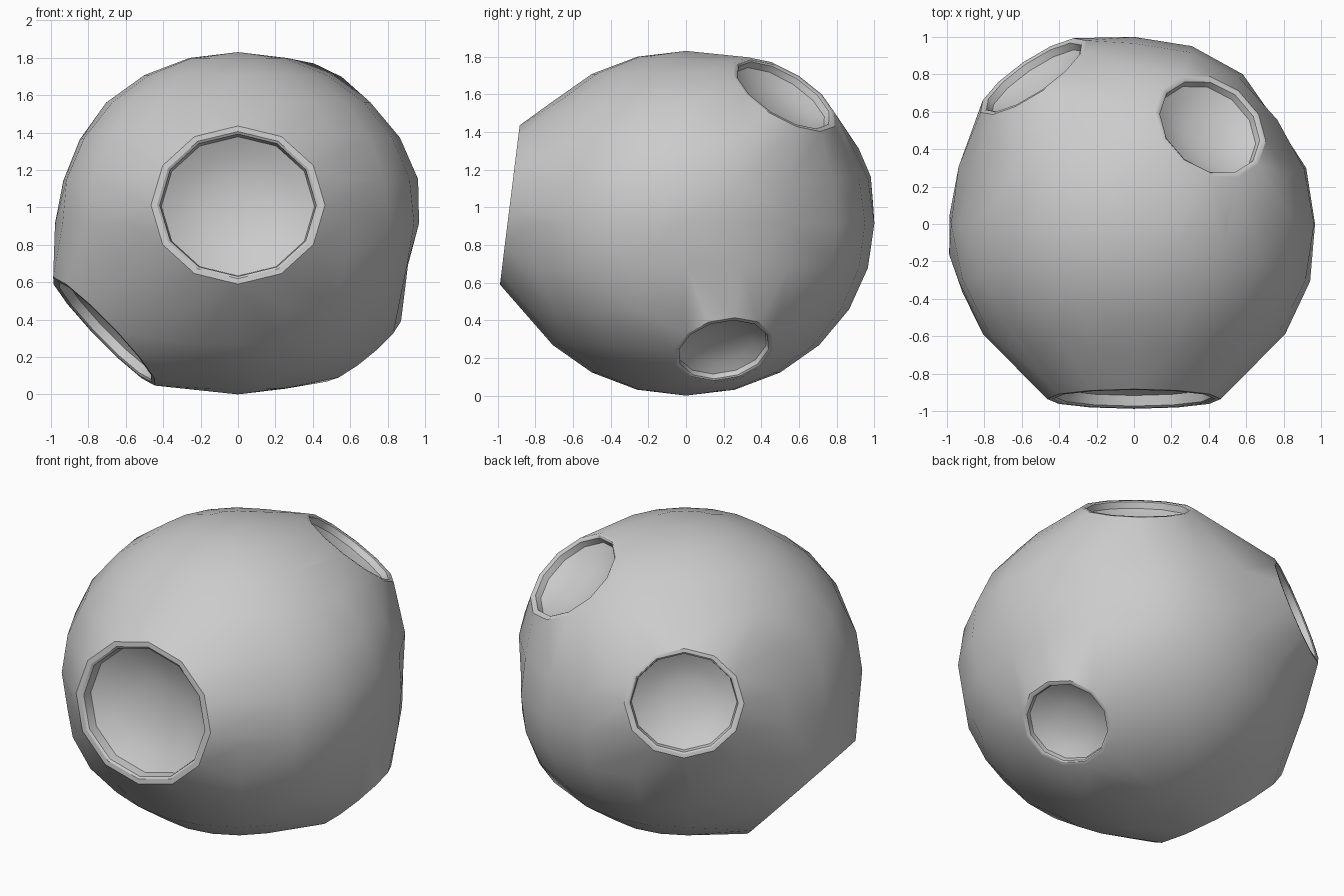
import bpy, bmesh
from math import sin, cos, asin, pi, sqrt, exp
from mathutils import Vector

if "Cube" in bpy.data.objects:
    bpy.data.objects.remove(bpy.data.objects["Cube"])

SQUASH = 0.915           # height of the ball relative to its width
SEGS, RINGS, SIDES = 20, 12, 12
RIM_REACH = 1.05         # distance of raised rims from the ball centre

# crater direction (from ball centre) and rim radius
CRATERS = [
    ((0.00, -0.994, 0.113), 0.465),   # front
    ((0.415, 0.53, 0.76), 0.325),     # top, back right
    ((0.66, 0.20, -0.73), 0.275),     # lower right
    ((-0.72, -0.12, -0.635), 0.42),   # lower left
    ((-0.54, 0.79, 0.27), 0.34),      # back left
]
# shallow dents in the ball: direction, depth
DENTS = [((0.85, 0.53, -0.05), 0.07), ((0.97, 0.0, -0.22), 0.06),
         ((-0.92, 0.2, 0.32), 0.06), ((-0.97, -0.1, -0.12), 0.03)]
# crater cross-section: (radius, depth) as a fraction of the rim radius
PROFILE = [(0.93, 0.0), (0.90, -0.02), (0.88, -0.14),
           (0.66, -0.26), (0.36, -0.34)]
FLOOR = -0.37

bm = bmesh.new()


def ball_point(p):
    """Add a ball point unless it falls inside a crater."""
    p = Vector(p)
    for direction, radius in CRATERS:
        if p.dot(Vector(direction).normalized()) > cos(asin(radius / RIM_REACH) * 1.12):
            return
    bm.verts.new(p)


# ball points
ball_point((0, 0, 1))
ball_point((0, 0, -1))
for i in range(1, RINGS):
    t = pi * i / RINGS
    for j in range(SEGS):
        a = 2 * pi * j / SEGS
        ball_point((sin(t) * cos(a), sin(t) * sin(a), cos(t)))


def ring(frame, radius, height):
    centre, n, u, v = frame
    return [bm.verts.new(centre + n * height
                         + (u * cos(2 * pi * k / SIDES) + v * sin(2 * pi * k / SIDES)) * radius)
            for k in range(SIDES)]


# raised rims
rims = []
for direction, radius in CRATERS:
    n = Vector(direction).normalized()
    u = Vector((0, 0, 1)).cross(n).normalized()
    frame = (n * sqrt(RIM_REACH ** 2 - radius ** 2), n, u, n.cross(u))
    rims.append((frame, radius, ring(frame, radius, 0)))

# skin over ball and rims, then open up the craters
bmesh.ops.convex_hull(bm, input=bm.verts[:])
bmesh.ops.delete(bm, geom=[v for v in bm.verts if not v.link_faces], context='VERTS')
for frame, radius, rim in rims:
    rim_set = set(rim)
    caps = [f for f in bm.faces if all(v in rim_set for v in f.verts)]
    bmesh.ops.delete(bm, geom=caps, context='FACES')

# press dents into the ball, leaving the rims alone
rim_verts = {v for r in rims for v in r[2]}
for v in bm.verts:
    if v not in rim_verts:
        v.co *= 1 - max(d * exp(-((v.co - Vector(c)).length / 0.28) ** 2) for c, d in DENTS)

# rim lips and bowls
for frame, radius, rim in rims:
    last = rim
    for r, h in PROFILE:
        new = ring(frame, radius * r, radius * h)
        for k in range(SIDES):
            m = (k + 1) % SIDES
            bm.faces.new((last[k], last[m], new[m], new[k]))
        last = new
    bottom = bm.verts.new(frame[0] + frame[1] * radius * FLOOR)
    for k in range(SIDES):
        bm.faces.new((last[k], last[(k + 1) % SIDES], bottom))

# squash and stand on the ground
bmesh.ops.scale(bm, vec=(1, 1, SQUASH), verts=bm.verts[:])
bmesh.ops.translate(bm, vec=(0, 0, SQUASH), verts=bm.verts[:])
bmesh.ops.recalc_face_normals(bm, faces=bm.faces[:])

mesh = bpy.data.meshes.new("cratered_rock")
bm.to_mesh(mesh)
bm.free()
rock = bpy.data.objects.new("cratered_rock", mesh)
bpy.context.collection.objects.link(rock)
bpy.context.view_layer.objects.active = rock
rock.select_set(True)
bpy.ops.object.shade_smooth_by_angle(angle=0.6)
